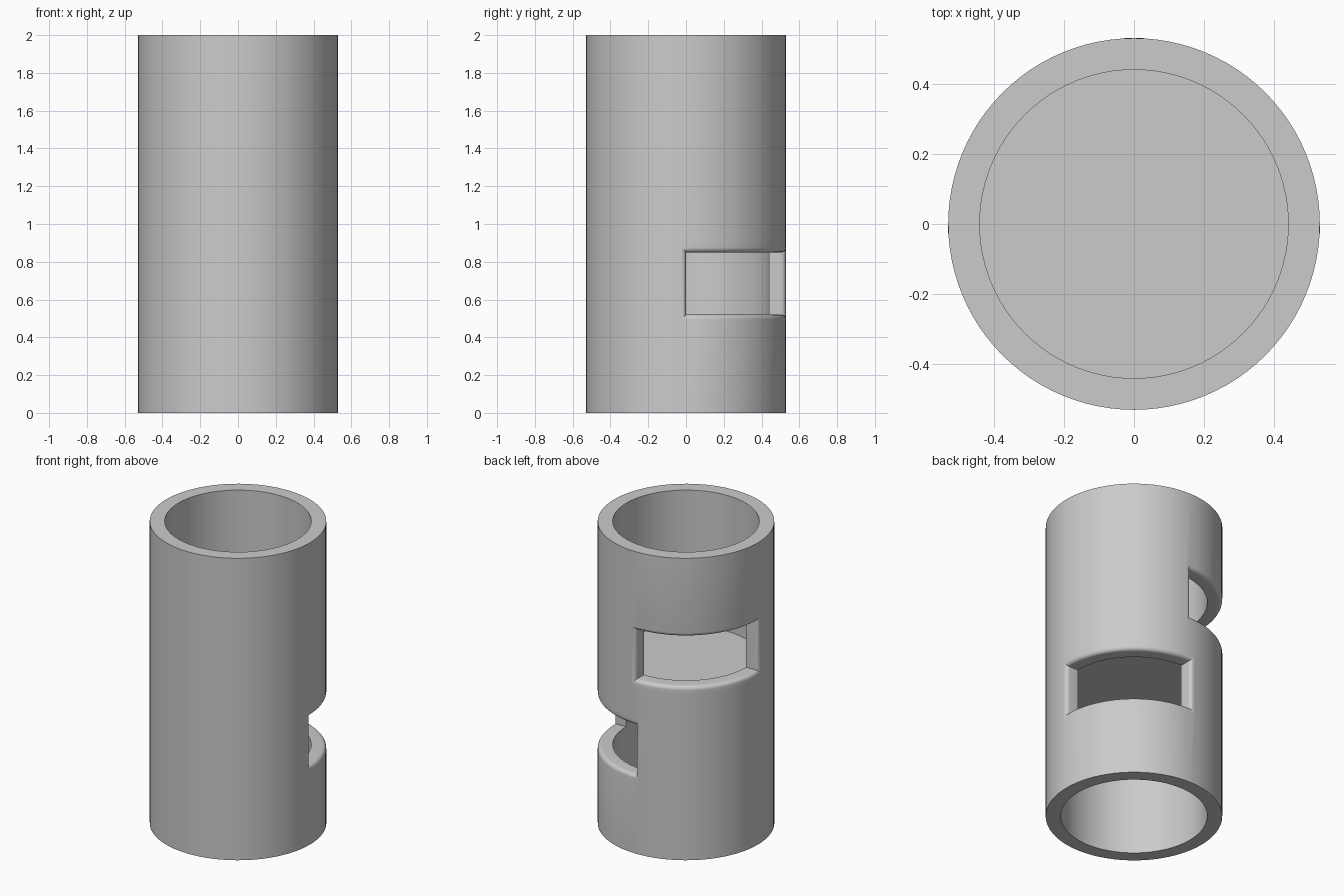
import bpy, bmesh, math

if "Cube" in bpy.data.objects:
    bpy.data.objects.remove(bpy.data.objects["Cube"])

R_OUT, R_IN, SIDES = 0.53, 0.44, 96
LEVELS = [0, 0.52, 0.85, 0.90, 1.10, 1.15, 1.48, 2.0]
QUARTER = SIDES // 4
bm = bmesh.new()


def ring(radius, z):
    return [bm.verts.new((radius * math.cos(2 * math.pi * i / SIDES),
                          radius * math.sin(2 * math.pi * i / SIDES), z))
            for i in range(SIDES)]


def is_window(i, k):
    """Lower window: back right quarter. Upper window: back left quarter."""
    i %= SIDES
    return (k == 1 and i < QUARTER) or (k == 5 and QUARTER <= i < 2 * QUARTER)


outer = [ring(R_OUT, z) for z in LEVELS]
inner = [ring(R_IN, z) for z in LEVELS]
lip = set()   # outer window edges to be rounded

for i in range(SIDES):
    j = (i + 1) % SIDES
    # end rims
    bm.faces.new((outer[-1][i], outer[-1][j], inner[-1][j], inner[-1][i]))
    bm.faces.new((outer[0][j], outer[0][i], inner[0][i], inner[0][j]))
    for k in range(len(LEVELS) - 1):
        o, p, n, m = outer[k], outer[k + 1], inner[k], inner[k + 1]
        if not is_window(i, k):
            bm.faces.new((o[i], o[j], p[j], p[i]))
            if k != 3:   # the solid plug replaces the inner wall here
                bm.faces.new((n[j], n[i], m[i], m[j]))
            continue
        # window sill, lintel and side reveals
        bm.faces.new((o[i], o[j], n[j], n[i]))
        bm.faces.new((p[j], p[i], m[i], m[j]))
        lip |= {(o[i], o[j]), (p[i], p[j])}
        if not is_window(i - 1, k):
            bm.faces.new((o[i], n[i], m[i], p[i]))
            lip.add((o[i], p[i]))
        if not is_window(i + 1, k):
            bm.faces.new((o[j], p[j], m[j], n[j]))
            lip.add((o[j], p[j]))

# solid plug across the middle of the bore
bm.faces.new(inner[4])
bm.faces.new(list(reversed(inner[3])))

# rounded outer window edges
bmesh.ops.bevel(bm, geom=[bm.edges.get(e) for e in lip], offset=0.025,
                segments=5, profile=0.5, affect='EDGES')
bmesh.ops.recalc_face_normals(bm, faces=bm.faces)

mesh = bpy.data.meshes.new("windowed_tube")
bm.to_mesh(mesh)
bm.free()
tube = bpy.data.objects.new("windowed_tube", mesh)
bpy.context.collection.objects.link(tube)

grey = bpy.data.materials.new("plain_grey")
grey.diffuse_color = (0.6, 0.6, 0.6, 1)
grey.use_nodes = True
grey.node_tree.nodes["Principled BSDF"].inputs["Base Color"].default_value = grey.diffuse_color
mesh.materials.append(grey)

bpy.context.view_layer.objects.active = tube
tube.select_set(True)
bpy.ops.object.shade_smooth_by_angle(angle=math.radians(30))
